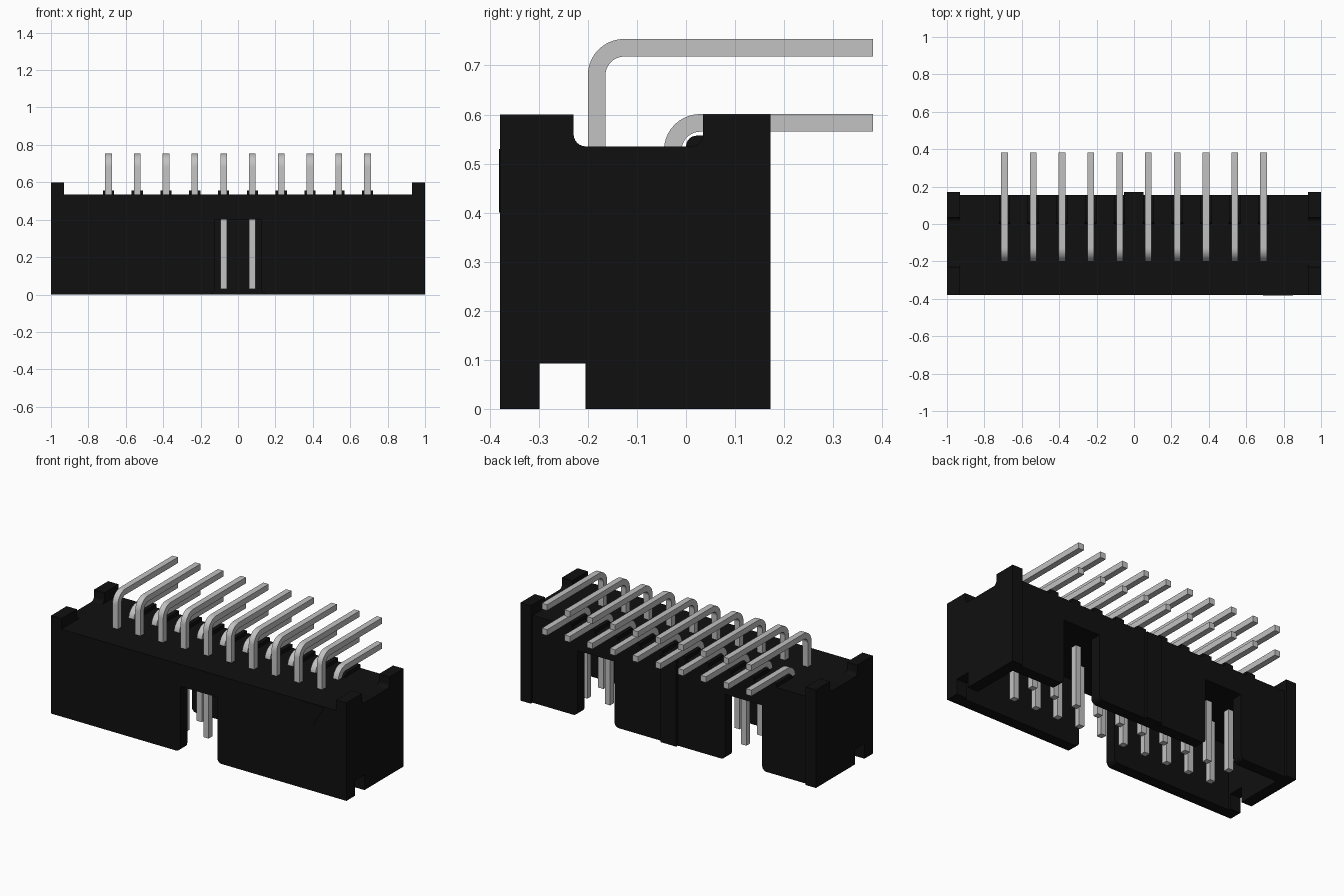
import bpy, bmesh, math
from mathutils import Vector

if "Cube" in bpy.data.objects:
    bpy.data.objects.remove(bpy.data.objects["Cube"], do_unlink=True)


def material(name, value, rough, metal=0.0):
    m = bpy.data.materials.new(name)
    m.use_nodes = True
    colour = (value, value, value, 1)
    m.diffuse_color = colour
    bsdf = m.node_tree.nodes["Principled BSDF"]
    bsdf.inputs["Base Color"].default_value = colour
    bsdf.inputs["Roughness"].default_value = rough
    bsdf.inputs["Metallic"].default_value = metal
    return m


black = material("black plastic", 0.005, 0.6)
silver = material("silver metal", 0.54, 0.5)


def arc(cx, cy, r, a0, a1, n=6):
    return [(cx + r * math.cos(math.radians(a0 + (a1 - a0) * i / n)),
             cy + r * math.sin(math.radians(a0 + (a1 - a0) * i / n))) for i in range(n + 1)]


def extrude_mesh(name, pts, axis, lo, hi, mat):
    """Extrude a closed profile: axis 'x' uses (y, z) points, axis 'y' uses (x, z) points."""
    bm = bmesh.new()
    place = (lambda p: (lo, p[0], p[1])) if axis == "x" else (lambda p: (p[0], lo, p[1]))
    face = bm.faces.new([bm.verts.new(place(p)) for p in pts])
    ext = bmesh.ops.extrude_face_region(bm, geom=[face])
    shift = Vector((hi - lo, 0, 0)) if axis == "x" else Vector((0, hi - lo, 0))
    bmesh.ops.translate(bm, vec=shift, verts=[v for v in ext["geom"] if isinstance(v, bmesh.types.BMVert)])
    bmesh.ops.recalc_face_normals(bm, faces=bm.faces)
    for f in bm.faces:
        f.smooth = True
    me = bpy.data.meshes.new(name)
    bm.to_mesh(me)
    bm.free()
    me.set_sharp_from_angle(angle=math.radians(30))
    me.materials.append(mat)
    return me


def add(name, me, loc=(0, 0, 0)):
    ob = bpy.data.objects.new(name, me)
    ob.location = loc
    bpy.context.collection.objects.link(ob)
    return ob


def box(name, x0, x1, y0, y1, z0, z1):
    add(name, extrude_mesh(name, [(x0, z0), (x1, z0), (x1, z1), (x0, z1)], "y", y0, y1, black))


FRONT, BACK, EAR_BACK = -0.379, 0.156, 0.172
WALL, INNER_X = 0.067, 0.93
FLOOR, TOP, EAR = 0.40, 0.535, 0.60
SLOT, R = 0.125, 0.03


def wall_panels(name, edges, y0, y1):
    """Wall pieces between slots, with rounded lower corners at the slots."""
    for i, (a, b) in enumerate(edges):
        pts = [(a, FLOOR)]
        pts += arc(a + R, R, R, 180, 270) if a > -INNER_X else [(a, 0)]
        pts += arc(b - R, R, R, 270, 360) if b < INNER_X else [(b, 0)]
        pts.append((b, FLOOR))
        add(f"{name}_{i + 1}", extrude_mesh(name, pts, "y", y0, y1, black))


# Housing: slab carrying the pins, slotted front and back walls
box("housing_slab", -INNER_X, INNER_X, FRONT, BACK, FLOOR, TOP)
wall_panels("front_wall", [(-INNER_X, -SLOT), (SLOT, INNER_X)], FRONT, FRONT + WALL)
wall_panels("back_wall", [(-INNER_X, -0.5 - SLOT), (-0.5 + SLOT, 0.5 - SLOT), (0.5 + SLOT, INNER_X)],
            BACK - WALL, BACK)

# End walls: raised ears above, latch notch below
end = [(FRONT, 0), (-0.298, 0), (-0.298, 0.093), (-0.205, 0.093), (-0.205, 0),
       (EAR_BACK, 0), (EAR_BACK, EAR), (0.035, EAR)]
end += arc(0.010, TOP + 0.025, 0.025, 0, -90)
end += arc(-0.204, TOP + 0.025, 0.025, 270, 180)
end += [(-0.229, EAR), (FRONT, EAR)]
for name, x0, x1 in (("left_end_wall", INNER_X, 1), ("right_end_wall", -1, -INNER_X)):
    add(name, extrude_mesh(name, end, "x", x0, x1, black))

# Key rib on the back and first-pin marker on the front
box("key_rib", -0.054, 0.052, BACK - 0.02, EAR_BACK, 0, TOP)
add("pin_marker", extrude_mesh("pin_marker", [(0.69, 0.53), (0.77, 0.40), (0.85, 0.53)], "y",
                               FRONT - 0.002, FRONT + 0.002, black))


def pin_mesh(name, y, z):
    """Square pin: y is its front face, z the underside of its bent tail."""
    w, inner = 0.036, 0.038
    cy, cz = y + w + inner, z - inner
    pts = [(y, 0.03)] + arc(cy, cz, inner + w, 180, 90, 10) + [(0.381, z + w), (0.381, z)]
    pts += arc(cy, cz, inner, 90, 180, 10) + [(y + w, 0.03)]
    return extrude_mesh(name, pts, "x", -w / 2, w / 2, silver)


# Two rows of bent pins, and a rounded support under each lower tail
front_pin = pin_mesh("front_pin", -0.200, 0.718)
back_pin = pin_mesh("back_pin", -0.045, 0.565)
support = extrude_mesh("tail_support",
                       [(0.0, TOP - 0.01)] + arc(0.022, TOP, 0.022, 180, 90)
                       + [(BACK, TOP + 0.022), (BACK, TOP - 0.01)], "x", -0.03, 0.03, black)
for i in range(10):
    x = (i - 4.5) * 0.1538
    add(f"front_pin_{i + 1}", front_pin, (x, 0, 0))
    add(f"back_pin_{i + 1}", back_pin, (x, 0, 0))
    add(f"tail_support_{i + 1}", support, (x, 0, 0))
